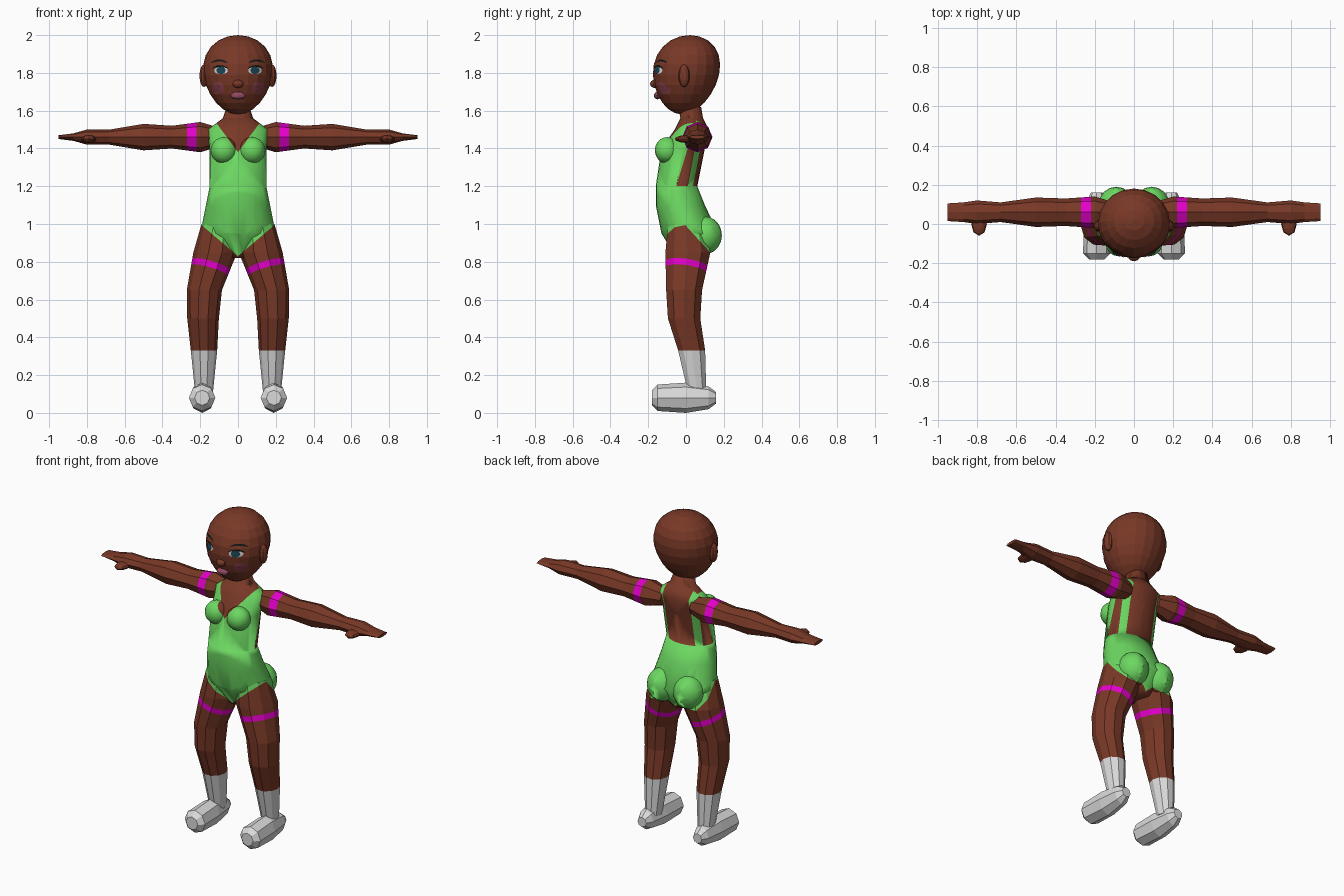
import bpy, bmesh, math
from mathutils import Vector, Matrix
from mathutils.bvhtree import BVHTree

if "Cube" in bpy.data.objects:
    bpy.data.objects.remove(bpy.data.objects["Cube"], do_unlink=True)


def material(name, red, green, blue):
    mat = bpy.data.materials.new(name)
    mat.use_nodes = True
    color = (red, green, blue, 1)
    mat.diffuse_color = color
    mat.node_tree.nodes["Principled BSDF"].inputs["Base Color"].default_value = color
    return mat


SKIN = material("brown skin", 0.19, 0.04, 0.02)
GREEN = material("leotard green", 0.15, 0.68, 0.12)
PINK = material("band magenta", 0.78, 0, 0.6)
WHITE = material("sock white", 0.7, 0.7, 0.7)
BLUSH = material("cheek blush", 0.24, 0.05, 0.07)
LIP = material("lip mauve", 0.3, 0.07, 0.12)
DARK = material("brow black", 0.01, 0.01, 0.01)
IRIS = material("iris teal", 0.01, 0.06, 0.09)


def finish(name, bm, mats, rule=None, smooth=False, mirror=False):
    """Turn a bmesh into an object; rule picks a material from a face centre."""
    for face in bm.faces:
        face.smooth = smooth
        if rule:
            face.material_index = rule(face.calc_center_median())
    mesh = bpy.data.meshes.new(name)
    bm.to_mesh(mesh)
    bm.free()
    for mat in mats:
        mesh.materials.append(mat)
    ob = bpy.data.objects.new(name, mesh)
    bpy.context.collection.objects.link(ob)
    if mirror:
        modifier = ob.modifiers.new("mirror", "MIRROR")
        modifier.use_mirror_merge = False


PLACE = {
    "x": lambda along, a, b: (along, a, b),
    "y": lambda along, a, b: (a, along, b),
    "z": lambda along, a, b: (a, b, along),
}


def loft(axis, sides, rows):
    """Skin elliptical rings; each row is position, two centres, two radii."""
    bm = bmesh.new()
    angles = [math.tau * i / sides for i in range(sides)]
    rings = [[bm.verts.new(PLACE[axis](along, a + ra * math.cos(w), b + rb * math.sin(w)))
              for w in angles] for along, a, b, ra, rb in rows]
    for ring, following in zip(rings, rings[1:]):
        for i in range(sides):
            bm.faces.new((ring[i - 1], ring[i], following[i], following[i - 1]))
    bm.faces.new(rings[0])
    bm.faces.new(rings[-1])
    bmesh.ops.recalc_face_normals(bm, faces=bm.faces)
    return bm


def ball(centre, radii, segments=16, rings=10):
    bm = bmesh.new()
    shape = Matrix.Translation(centre) @ Matrix.Diagonal((*radii, 1))
    bmesh.ops.create_uvsphere(bm, u_segments=segments, v_segments=rings, radius=1, matrix=shape)
    return bm


def cut(bm, normal, height):
    """Split faces along the plane where normal . point = height."""
    bmesh.ops.bisect_plane(bm, geom=bm.verts[:] + bm.edges[:] + bm.faces[:],
                           plane_co=normal * height / normal.length_squared, plane_no=normal)


# Borders of the leotard, as plane normal and height
ACROSS, UP = Vector((1, 0, 0)), Vector((0, 0, 1))
BORDERS = {
    "hip": (Vector((-0.85, 0, 1)), 0.83),
    "seat": (Vector((0, 1.1, 1)), 0.99),
    "neckline": (Vector((-1.35, 0, 1)), 1.38),
    "side": (Vector((0, -3.3, 1)), 1.37),
    "waist": (UP, 1.2),
    "shoulder": (UP, 1.56),
    "strap_inner": (ACROSS, 0.09),
    "strap_outer": (ACROSS, 0.125),
}


def leotard(point):
    """True where the leotard covers the body, false on bare skin."""
    folded = Vector((abs(point.x), point.y, point.z))
    over = {name: normal.dot(folded) > height for name, (normal, height) in BORDERS.items()}
    if not over["waist"]:
        return over["hip"] or over["seat"]
    if over["shoulder"]:
        return False
    if over["side"]:
        return not over["neckline"]
    return over["strap_inner"] and not over["strap_outer"]


def cut_leotard(bm):
    for normal, height in BORDERS.values():
        cut(bm, normal, height)
        if normal.x:
            cut(bm, Vector((-normal.x, normal.y, normal.z)), height)


# Torso: height, half width, front, back
profile = [
    (0.82, 0.06, -0.05, 0.1), (0.95, 0.2, -0.13, 0.17), (1.1, 0.17, -0.16, 0.1),
    (1.2, 0.15, -0.16, 0.06), (1.4, 0.15, -0.13, 0.1), (1.5, 0.16, -0.06, 0.12),
    (1.56, 0.08, -0.03, 0.09), (1.62, 0.06, -0.04, 0.08)]
bm = loft("z", 24, [(z, 0, (front + back) / 2, half, (back - front) / 2)
                    for z, half, front, back in profile])
cut_leotard(bm)
finish("torso", bm, [SKIN, GREEN], leotard, smooth=True)

# Bust and seat
for name, centre, radii in (("bust", (0.075, -0.1, 1.39), (0.07, 0.065, 0.07)),
                            ("buttock", (0.09, 0.1, 0.94), (0.09, 0.09, 0.1))):
    bm = ball(centre, radii)
    cut_leotard(bm)
    finish(name, bm, [SKIN, GREEN], leotard, smooth=True, mirror=True)

# Legs with slanted thigh bands and socks: height, centre, radius
BAND, BAND_LOW, BAND_HIGH = Vector((-0.3, 0.15, 1)), 0.71, 0.745
SOCK_TOP = 0.33
legs = [(1, 0.1, 0, 0.1), (0.85, 0.12, 0.01, 0.125), (0.65, 0.178, -0.01, 0.1),
        (0.5, 0.185, -0.01, 0.09), (SOCK_TOP, 0.18, 0.03, 0.075), (0.1, 0.18, 0.06, 0.05)]
bm = loft("z", 10, [(z, x, y, r * 0.93, r) for z, x, y, r in legs])
cut_leotard(bm)
cut(bm, BAND, BAND_LOW)
cut(bm, BAND, BAND_HIGH)


def leg_rule(point):
    if point.z < SOCK_TOP:
        return 3
    if BAND_LOW < BAND.dot(point) < BAND_HIGH:
        return 2
    return int(leotard(point))


finish("leg", bm, [SKIN, GREEN, PINK, WHITE], leg_rule, mirror=True)

# Feet: position, half width, half height
feet = [(-0.18, 0.04, 0.04), (-0.15, 0.07, 0.07), (0, 0.065, 0.08),
        (0.12, 0.05, 0.06), (0.16, 0.03, 0.03)]
bm = loft("y", 8, [(y, 0.19, 0.08, wide, tall) for y, wide, tall in feet])
finish("foot", bm, [WHITE], mirror=True)

# Arms with armbands, flattening into mitten hands: position, half depth, half height
BAND_IN, BAND_OUT = 0.22, 0.27
arms = [(0.1, 0.05, 0.05), (0.2, 0.08, 0.08), (0.35, 0.07, 0.06), (0.5, 0.075, 0.07),
        (0.68, 0.05, 0.04), (0.8, 0.06, 0.04), (0.87, 0.05, 0.02), (0.95, 0.045, 0.01)]
bm = loft("x", 8, [(x, 0.06, 1.46, deep, tall) for x, deep, tall in arms])
for x in (BAND_IN, BAND_OUT):
    cut(bm, ACROSS, x)
finish("arm", bm, [SKIN, PINK], lambda point: int(BAND_IN < point.x < BAND_OUT), mirror=True)
finish("thumb", ball((0.79, 0, 1.45), (0.04, 0.06, 0.02), 8, 6), [SKIN], mirror=True)

# Head: an egg, narrower and further forward towards the chin
MIDDLE, HALF = 1.79, 0.21
bm = ball((0, 0, MIDDLE), (0.183, 0.175, HALF), 20, 12)
for vert in bm.verts:
    rise = (vert.co.z - MIDDLE) / HALF
    vert.co.x *= 1 + 0.15 * rise
    vert.co.y *= 1 + 0.15 * rise
    vert.co.y += 0.02 * rise
surface = BVHTree.FromBMesh(bm)
finish("head", bm, [SKIN])
finish("ear", ball((0.18, -0.01, 1.785), (0.025, 0.03, 0.06), 10, 8), [SKIN], mirror=True)
finish("nose", ball((0, -0.165, 1.742), (0.03, 0.025, 0.022), 10, 8), [SKIN])
finish("lips", ball((0, -0.15, 1.68), (0.04, 0.02, 0.02), 12, 8), [LIP])


def decal(name, mat, x, z, wide, tall, layer=1, arched=False):
    """Thin oval laid on the face, one layer above another."""
    bm = bmesh.new()
    bmesh.ops.create_circle(bm, cap_ends=True, cap_tris=True, segments=20, radius=1)
    bmesh.ops.subdivide_edges(bm, edges=bm.edges[:], cuts=1, use_grid_fill=True)
    for vert in bm.verts:
        droop = 0.3 * wide * vert.co.x ** 2 if arched else 0
        start = Vector((x + wide * vert.co.x, -1, z + tall * vert.co.y - droop))
        hit = surface.ray_cast(start, Vector((0, 1, 0)))[0]
        vert.co = hit - Vector((0, 0.003 * layer, 0))
    bm.normal_update()
    bmesh.ops.reverse_faces(bm, faces=[face for face in bm.faces if face.normal.y > 0])
    finish(name, bm, [mat], mirror=True)


# Painted face
decal("cheek", BLUSH, 0.107, 1.72, 0.033, 0.033)
decal("eye_white", WHITE, 0.09, 1.813, 0.036, 0.02)
decal("iris", IRIS, 0.09, 1.813, 0.024, 0.02, layer=2)
decal("lash_line", DARK, 0.094, 1.836, 0.042, 0.005, layer=2, arched=True)
decal("brow", DARK, 0.1, 1.866, 0.045, 0.006, arched=True)
